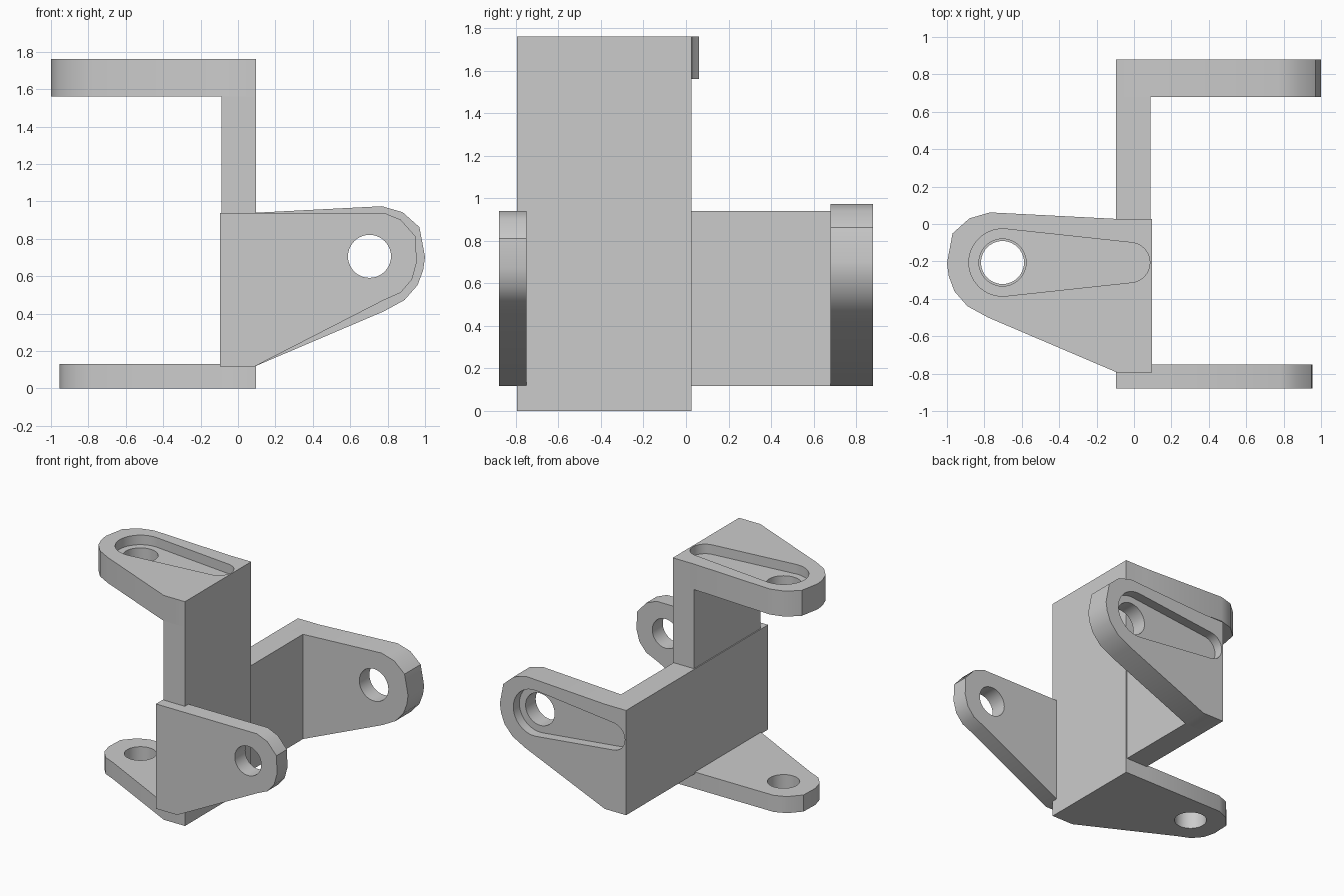
import bpy, bmesh, math

if "Cube" in bpy.data.objects:
    bpy.data.objects.remove(bpy.data.objects["Cube"], do_unlink=True)

grey = bpy.data.materials.new("matte_grey")
grey.use_nodes = True
COLOR = (0.6, 0.6, 0.6, 1)
grey.diffuse_color = COLOR
grey.node_tree.nodes["Principled BSDF"].inputs["Base Color"].default_value = COLOR

# Bracket frame: u along the arms, v across the plate, w along the pivot axis
INNER, OUTER = 0.088, -0.096
LOW, HIGH, MID = -0.795, 0.027, -0.206
PIVOT, HALF = 0.703, 0.88


def lying(u, v, w):
    return (u, w, v + 0.912)


def standing(u, v, w):
    return (-u, v, w + HALF)


def prism(name, outline, w0, w1, frame):
    """Extrude a u-v outline between two w levels."""
    bm = bmesh.new()
    rings = [[bm.verts.new(frame(u, v, w)) for u, v in outline] for w in (w0, w1)]
    for ring in rings:
        bm.faces.new(ring)
    n = len(outline)
    for i in range(n):
        j = (i + 1) % n
        bm.faces.new((rings[0][i], rings[0][j], rings[1][j], rings[1][i]))
    bmesh.ops.recalc_face_normals(bm, faces=bm.faces)
    mesh = bpy.data.meshes.new(name)
    bm.to_mesh(mesh)
    bm.free()
    mesh.materials.append(grey)
    obj = bpy.data.objects.new(name, mesh)
    bpy.context.collection.objects.link(obj)
    return obj


def arc(u, radius, start, end, steps):
    angles = [math.radians(start + (end - start) * i / steps) for i in range(steps + 1)]
    return [(u + radius * math.cos(a), MID + radius * math.sin(a)) for a in angles]


def cut(obj, cutter):
    mod = obj.modifiers.new("cut", "BOOLEAN")
    mod.operation = "DIFFERENCE"
    mod.solver = "EXACT"
    mod.object = cutter
    bpy.context.view_layer.objects.active = obj
    bpy.ops.object.modifier_apply(modifier=mod.name)
    bpy.data.objects.remove(cutter, do_unlink=True)


def smooth(obj):
    bpy.ops.object.select_all(action="DESELECT")
    obj.select_set(True)
    bpy.context.view_layer.objects.active = obj
    bpy.ops.object.shade_smooth_by_angle(angle=math.radians(32))


def arm(name, tip, w0, w1, hole, frame, recess=False):
    base = [(INNER, HIGH), (OUTER, HIGH), (OUTER, LOW), (INNER, LOW)]
    obj = prism(name, base + tip, w0, w1, frame)
    # Pivot hole
    circle = arc(PIVOT, hole, 0, 360, 40)[:-1]
    cut(obj, prism("hole_cutter", circle, w0 - 0.1, w1 + 0.1, frame))
    # Tapered horn pocket in the outer face
    if recess:
        pocket = arc(PIVOT, 0.18, -96, 96, 24) + arc(0.022, 0.107, 96, 264, 16)
        cut(obj, prism("pocket_cutter", pocket, w1 - 0.075, w1 + 0.1, frame))
    smooth(obj)


# Rounded tips, listed from the lower side round to the upper side
WIDE_TIP = [(0.78, -0.5), (0.89, -0.44), (0.96, -0.36), (0.99, -0.28),
            (1.0, -0.21), (0.97, -0.05), (0.88, 0.03), (0.77, 0.062)]
SLIM_TIP = [(0.78, -0.44), (0.87, -0.4), (0.93, -0.33), (0.955, -0.24),
            (0.95, -0.1), (0.87, -0.01), (0.78, HIGH)]

# Two U brackets joined back to back at right angles
for label, frame, thin, thick in (("lying", lying, "front", "back"),
                                  ("standing", standing, "bottom", "top")):
    plate = [(OUTER, LOW), (INNER, LOW), (INNER, HIGH), (OUTER, HIGH)]
    prism(label + "_plate", plate, 0.13 - HALF, HALF - 0.2, frame)
    arm(thin + "_arm", SLIM_TIP, -HALF, 0.13 - HALF, 0.115, frame)
    arm(thick + "_arm", WIDE_TIP, HALF - 0.2, HALF, 0.126, frame, recess=True)
